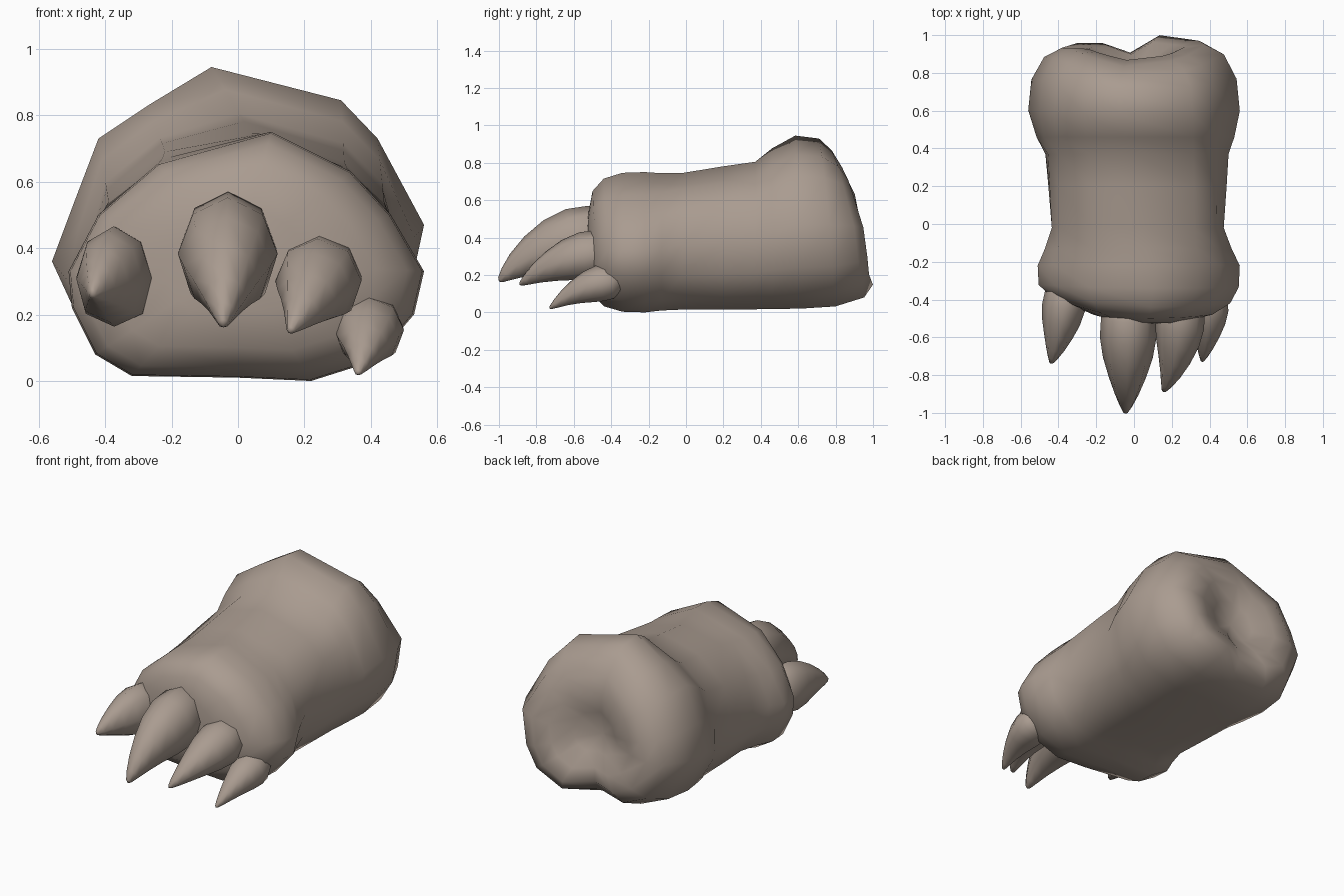
import bpy, bmesh
from mathutils import Vector

if "Cube" in bpy.data.objects:
    bpy.data.objects.remove(bpy.data.objects["Cube"])

mat = bpy.data.materials.new("warm_grey")
mat.diffuse_color = (0.40, 0.33, 0.28, 1)
mat.use_nodes = True
mat.node_tree.nodes["Principled BSDF"].inputs["Base Color"].default_value = mat.diffuse_color


def loft(name, rings, start, end):
    """Skin a list of equal-sized rings and close both ends with a centre point."""
    bm = bmesh.new()
    loops = [[bm.verts.new(p) for p in ring] for ring in rings]
    n = len(loops[0])
    for a, b in zip(loops, loops[1:]):
        for i in range(n):
            j = (i + 1) % n
            bm.faces.new((a[i], a[j], b[j], b[i]))
    for ring, tip in ((loops[0], start), (loops[-1], end)):
        c = bm.verts.new(tip)
        for i in range(n):
            bm.faces.new((ring[i], ring[(i + 1) % n], c))
    bmesh.ops.recalc_face_normals(bm, faces=bm.faces)
    for f in bm.faces:
        f.smooth = True
    me = bpy.data.meshes.new(name)
    bm.to_mesh(me)
    bm.free()
    me.materials.append(mat)
    ob = bpy.data.objects.new(name, me)
    bpy.context.collection.objects.link(ob)
    return ob


# Cross-sections (x, z) of the toes, the middle and the thick wrist end
toes = [(0, .01), (.22, 0), (.41, .06), (.53, .2), (.56, .33), (.46, .5), (.34, .63),
        (.1, .75), (-.24, .655), (-.42, .5), (-.51, .33), (-.5, .22), (-.43, .08), (-.32, .015)]
middle = [(0, .02), (.2, .015), (.36, .07), (.45, .2), (.475, .36), (.44, .54), (.32, .66),
          (.04, .745), (-.22, .69), (-.39, .54), (-.435, .36), (-.43, .2), (-.36, .08), (-.2, .02)]
wrist = [(-.03, .035), (.2, .02), (.42, .1), (.51, .24), (.56, .47), (.42, .73), (.31, .845),
         (-.08, .945), (-.27, .83), (-.42, .73), (-.5, .52), (-.56, .36), (-.44, .1), (-.25, .02)]
# Lobes of the back rim: forward or backward shift of each section point
lobes = [-.07, .02, .01, .02, .03, .01, 0, -.02, 0, .02, .02, 0, -.01, -.02]

# Paw stations: y, section a, section b, blend, scale, backward lean, toe rounding, lobe strength
stations = [
    (-.525, toes, toes, 0, .42, 0, .45, 0), (-.5, toes, toes, 0, .74, 0, .4, 0),
    (-.44, toes, toes, 0, .91, 0, .25, 0), (-.34, toes, toes, 0, .99, 0, .05, 0),
    (-.22, toes, toes, 0, 1, 0, 0, 0),
    (-.13, toes, middle, .45, .99, 0, 0, 0), (-.02, toes, middle, 1, 1, 0, 0, 0),
    (.2, middle, wrist, .18, 1, 0, 0, 0), (.37, middle, wrist, .3, 1, 0, 0, 0),
    (.46, middle, wrist, .66, 1, 0, 0, 0), (.6, wrist, wrist, 0, 1, .03, 0, 0),
    (.76, wrist, wrist, 0, .97, .08, 0, .4), (.875, wrist, wrist, 0, .85, .17, 0, 1),
    (.925, wrist, wrist, 0, .68, .2, 0, 1), (.92, wrist, wrist, 0, .48, .15, 0, .7),
    (.87, wrist, wrist, 0, .26, .1, 0, .3)]
rings = []
for y, a, b, t, s, lean, rnd, lobe in stations:
    cz = .36 if y < .43 else .42
    ring = []
    for p, q, bump in zip(a, b, lobes):
        x = (p[0] + (q[0] - p[0]) * t) * s
        z = cz + (p[1] + (q[1] - p[1]) * t - cz) * s
        k = rnd * (1 if x < .1 else .5)
        ring.append((x, y + lean * (cz - z) + k * (x - .1) ** 2 + bump * lobe, z))
    rings.append(ring)
loft("paw", rings, (0.05, -.53, .36), (-.02, .83, .42))


# Curved claws: rings swept along a bent path with a rounded base
def claw(name, base, bend, tip, rx, rz):
    base, bend, tip = Vector(base), Vector(bend), Vector(tip)
    unit = [(1, 0), (.7, .7), (0, 1), (-.7, .7), (-1, 0), (-.75, -.7), (0, -.95), (.75, -.7)]
    path = []
    for t, r in ((0, .75), (.1, .96), (.25, 1), (.42, .88), (.6, .66),
                 (.77, .43), (.9, .24), (.98, .1)):
        c = base * (1 - t) ** 2 + bend * 2 * t * (1 - t) + tip * t * t
        d = ((bend - base) * (1 - t) + (tip - bend) * t).normalized()
        side = d.cross(Vector((0, 0, 1))).normalized()
        up = side.cross(d)
        path.append([c + side * u * rx * r + up * v * rz * r for u, v in unit])
    back = base - (bend - base).normalized() * .04
    loft(name, path, back, tip)


claw("claw_outer_left", (-.355, -.32, .31), (-.39, -.58, .32), (-.44, -.74, .26), .115, .155)
claw("claw_middle_left", (-.03, -.42, .415), (-.03, -.80, .37), (-.045, -1.0, .165), .15, .175)
claw("claw_middle_right", (.25, -.40, .325), (.245, -.70, .29), (.155, -.89, .147), .13, .13)
claw("claw_outer_right", (.395, -.36, .17), (.40, -.56, .15), (.36, -.73, .02), .105, .1)
